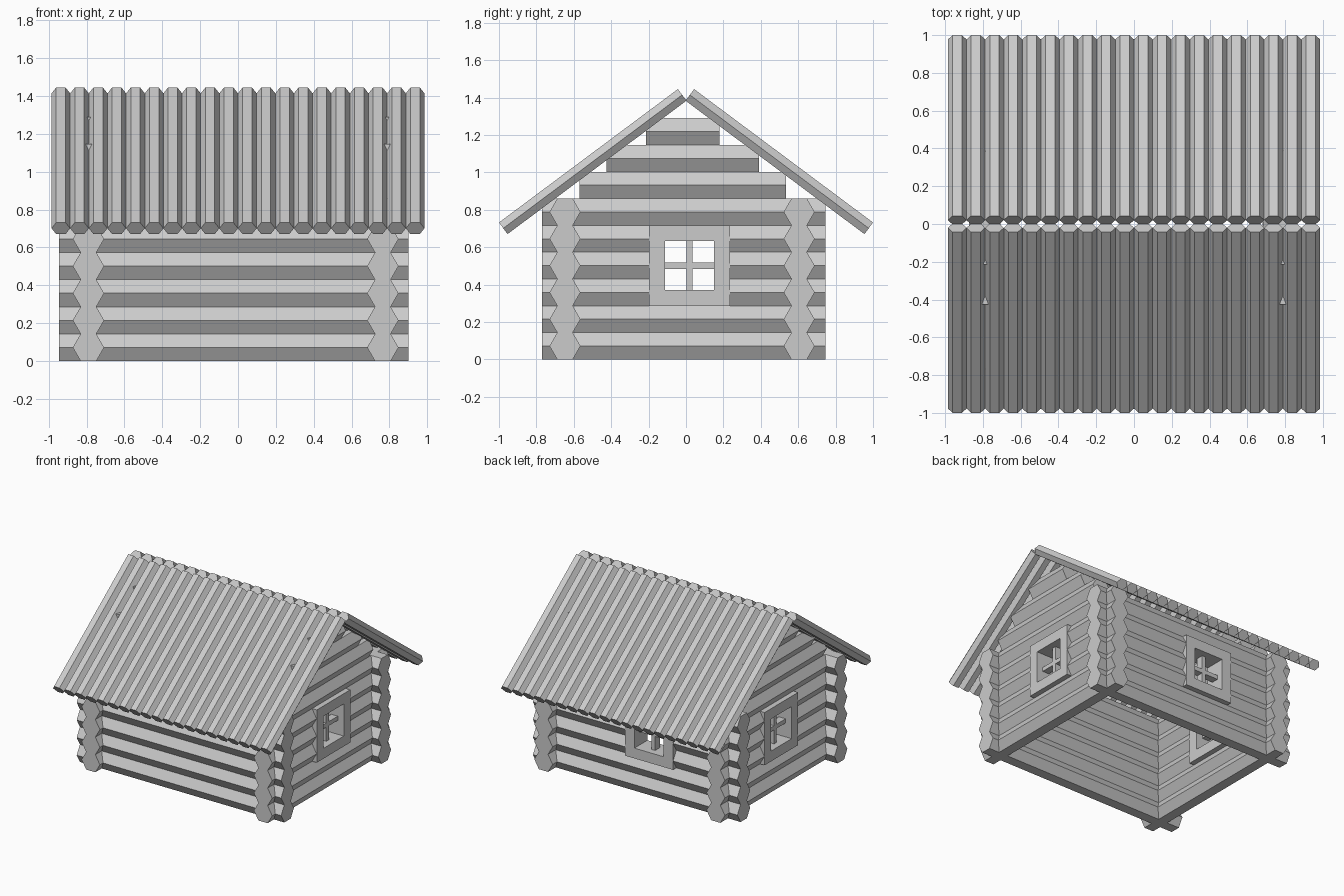
import bpy, bmesh, math
from mathutils import Vector, Matrix

if "Cube" in bpy.data.objects:
    bpy.data.objects.remove(bpy.data.objects["Cube"])

ROW = 0.1433                 # log height
HALF = ROW / math.sqrt(3)    # half width of a log, corner to corner
XW, YW = (-0.79, 0.765), (-0.647, 0.605)     # wall centre lines
XE, YE = (-0.945, 0.90), (-0.77, 0.745)      # log ends past the corners


def add_log(bm, a, b, side, up, half_w, half_h):
    """Six-sided log from a to b, flat on top and bottom."""
    side, up = Vector(side), Vector(up)
    prof = [(1, 0), (.5, 1), (-.5, 1), (-1, 0), (-.5, -1), (.5, -1)]
    rings = [[bm.verts.new(Vector(p) + side * half_w * u + up * half_h * v)
              for u, v in prof] for p in (a, b)]
    bm.faces.new(rings[0][::-1])
    bm.faces.new(rings[1])
    for i in range(6):
        j = (i + 1) % 6
        bm.faces.new((rings[0][i], rings[0][j], rings[1][j], rings[1][i]))


def add_box(bm, lo, hi):
    lo, hi = Vector(lo), Vector(hi)
    m = Matrix.Translation((lo + hi) / 2) @ Matrix.Diagonal((*(hi - lo), 1))
    bmesh.ops.create_cube(bm, size=1, matrix=m)


def finish(bm, name):
    bmesh.ops.recalc_face_normals(bm, faces=bm.faces)
    me = bpy.data.meshes.new(name)
    bm.to_mesh(me)
    bm.free()
    ob = bpy.data.objects.new(name, me)
    bpy.context.collection.objects.link(ob)
    return ob


def wall(name, axis, pos, ends, window=None, gable=()):
    """Stack of logs along an axis; rows 2-4 stop at the window opening."""
    bm = bmesh.new()
    rows = [ends] * 6 + list(gable)
    for i, (s, e) in enumerate(rows):
        z = (i + 0.5) * ROW
        spans = [(s, e)]
        if window and 2 <= i <= 4:
            spans = [(s, window[0] + 0.01), (window[1] - 0.01, e)]
        for p, q in spans:
            if axis == 'x':
                add_log(bm, (p, pos, z), (q, pos, z), (0, 1, 0), (0, 0, 1), HALF, ROW / 2)
            else:
                add_log(bm, (pos, p, z), (pos, q, z), (1, 0, 0), (0, 0, 1), HALF, ROW / 2)
    finish(bm, name)


def window_frame(name, axis, pos, span):
    """Square frame with crossed glazing bars."""
    bm = bmesh.new()
    s, e = span
    z0, z1 = 2 * ROW, 5 * ROW
    b, c, zc = 0.084, (s + e) / 2, (z0 + z1) / 2
    parts = [(s, s + b, z0, z1, 0.084), (e - b, e, z0, z1, 0.084),
             (s + b, e - b, z0, z0 + b, 0.084), (s + b, e - b, z1 - b, z1, 0.084),
             (c - .017, c + .017, z0 + b, z1 - b, 0.03),
             (s + b, e - b, zc - .017, zc + .017, 0.03)]
    for p, q, lo, hi, d in parts:
        if axis == 'x':
            add_box(bm, (p, pos - d, lo), (q, pos + d, hi))
        else:
            add_box(bm, (pos - d, p, lo), (pos + d, q, hi))
    finish(bm, name)


# walls: the two end walls carry the stepped gables
side_win, back_win = (-0.197, 0.235), (-0.365, 0.067)
gable = [(-0.57, 0.535), (-0.425, 0.39), (-0.215, 0.18)]
wall("front_wall", 'x', YW[0], XE)
wall("back_wall", 'x', YW[1], XE, back_win)
wall("left_wall", 'y', XW[0], YE, side_win, gable)
wall("right_wall", 'y', XW[1], YE, side_win, gable)

# windows
window_frame("back_window", 'x', YW[1], back_win)
window_frame("left_window", 'y', XW[0], side_win)
window_frame("right_window", 'y', XW[1], side_win)

# roof: a row of logs sloping down each side
PITCH, THICK, COUNT = 0.0985, 0.077, 20
slope = math.radians(36.7)
for name, s in (("front_roof", -1), ("back_roof", 1)):
    bm = bmesh.new()
    normal = Vector((0, s * math.sin(slope), math.cos(slope)))
    down = Vector((0, s * math.cos(slope), -math.sin(slope)))
    eave = Vector((0, s, 0.732)) - normal * THICK / 2
    top = eave - down * 1.193
    for i in range(COUNT):
        x = Vector(((i - (COUNT - 1) / 2) * PITCH, 0, 0))
        add_log(bm, top + x, eave + x, (1, 0, 0), normal, PITCH / 2, THICK / 2)
    finish(bm, name)
